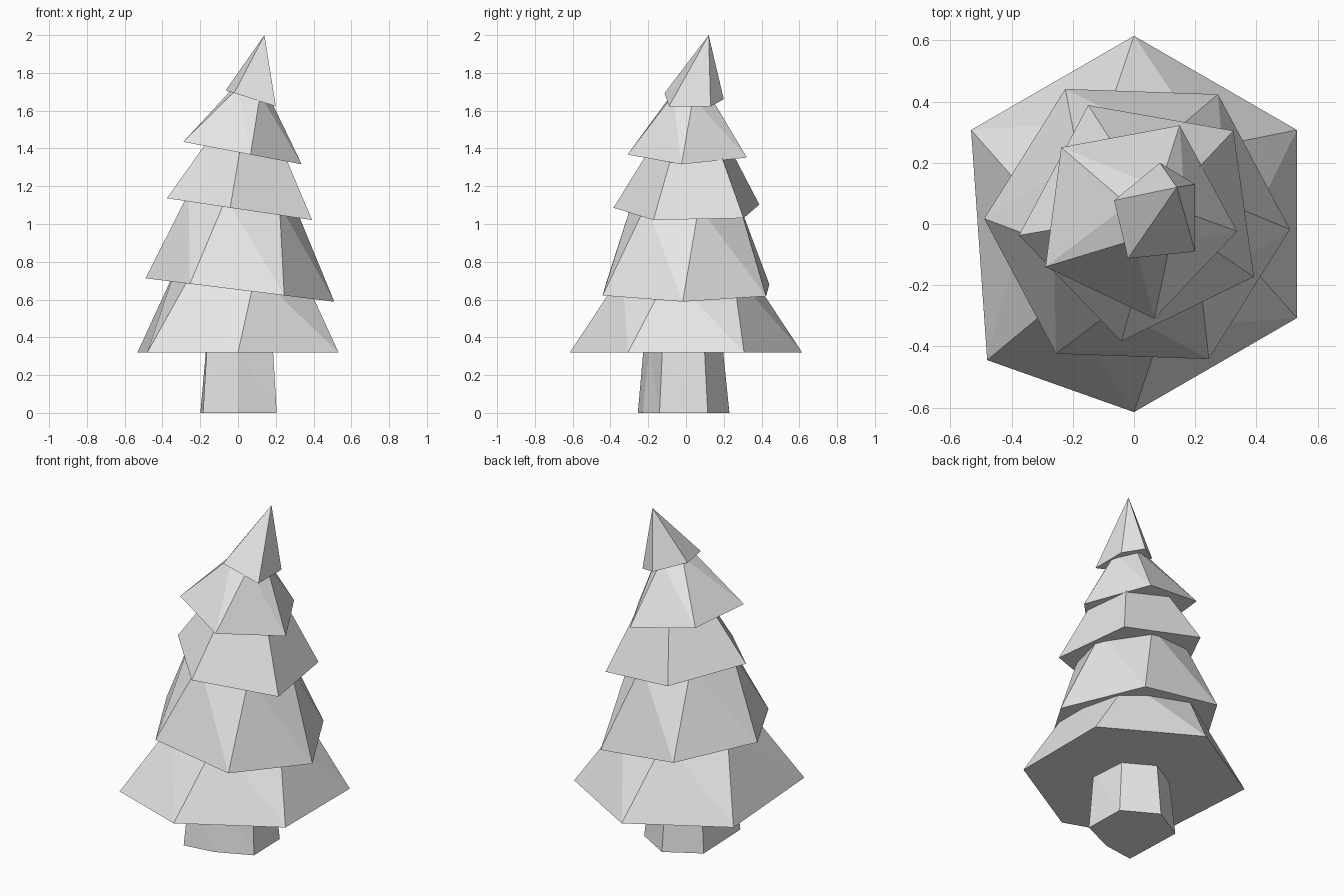
import bpy
from math import cos, sin, radians, tau

cube = bpy.data.objects.get("Cube")
if cube:
    bpy.data.objects.remove(cube)

grey = bpy.data.materials.new("plain_grey")
grey.use_nodes = True
grey.diffuse_color = (0.8, 0.8, 0.8, 1)
grey.node_tree.nodes["Principled BSDF"].inputs["Base Color"].default_value = (0.8, 0.8, 0.8, 1)


def ring(sides, radius, phase, centre, height, slope=0.0, moved=None):
    """Polygon ring on a plane leaning along x; moved replaces single corners."""
    points = []
    for i in range(sides):
        a = radians(phase) + tau * i / sides
        x, y = centre[0] + radius * cos(a), centre[1] + radius * sin(a)
        if moved and i in moved:
            x, y = moved[i]
        points.append((x, y, height + slope * x))
    return points


def solid(name, bottom, top):
    """Closed flat-shaded skirt between two rings, or a ring and a single tip."""
    n = len(bottom)
    faces = [tuple(reversed(range(n)))]
    if len(top) > 1:
        faces.append(tuple(range(n, 2 * n)))
    for i in range(n):
        j = (i + 1) % n
        if len(top) > 1:
            faces += [(i, j, n + i), (j, n + j, n + i)]
        else:
            faces.append((i, j, n))
    mesh = bpy.data.meshes.new(name)
    mesh.from_pydata(bottom + top, [], faces)
    mesh.materials.append(grey)
    obj = bpy.data.objects.new(name, mesh)
    bpy.context.collection.objects.link(obj)


# Trunk, with one corner pulled out
solid("trunk",
      ring(6, 0.23, -30, (0, 0), 0, moved={0: (0.205, -0.14), 4: (-0.185, -0.255)}),
      ring(6, 0.195, -30, (0, 0), 0.34, moved={0: (0.185, -0.125), 4: (-0.165, -0.225)}))

# Two wide six-sided branch tiers, slightly twisted
solid("lowest_branches",
      ring(6, 0.615, -30, (0, 0), 0.32, moved={4: (-0.48, -0.445)}),
      ring(6, 0.35, -14.5, (0, 0), 0.74))
solid("lower_branches",
      ring(6, 0.5, -2, (0.01, 0), 0.652, -0.124),
      ring(6, 0.29, 13.5, (0.02, 0), 1.13, -0.124))

# Two five-sided tiers, leaning more
solid("middle_branches",
      ring(5, 0.41, -28, (0.03, 0.02), 1.08, -0.15),
      ring(5, 0.165, -28, (0.057, 0.032), 1.5, -0.15))
solid("upper_branches",
      ring(5, 0.335, -7.5, (0.005, 0.02), 1.38, -0.19),
      ring(5, 0.1, 10, (0.07, 0.02), 1.72, -0.32))

# Leaning tip with an uneven rim
rim = [(0.2, -0.09), (0.2, 0.13), (0.085, 0.2), (-0.065, 0.077), (-0.02, -0.113)]
solid("tree_tip", [(x, y, 1.687 - 0.32 * x) for x, y in rim], [(0.14, 0.12, 2.0)])
